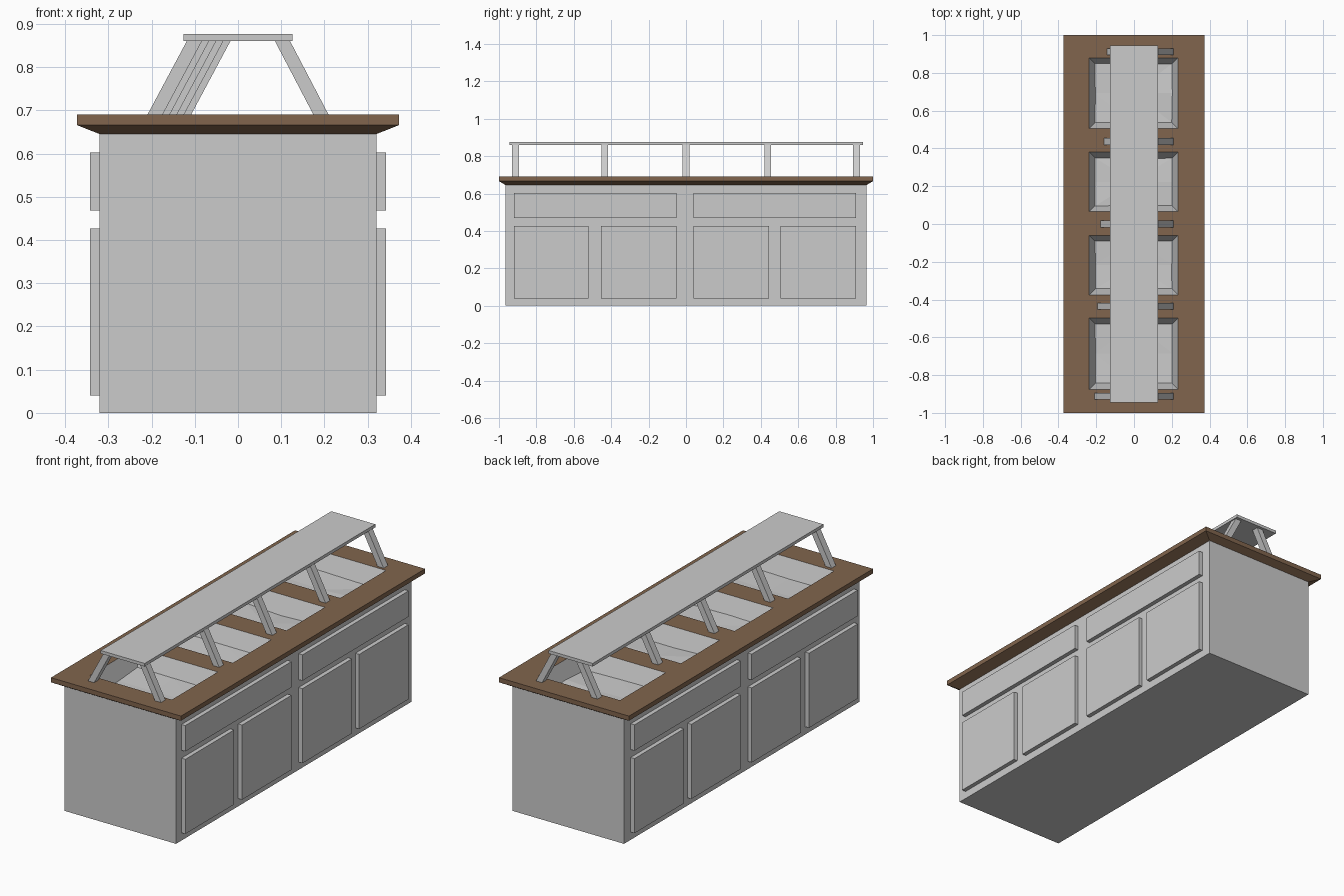
import bpy, bmesh, random
from mathutils import Vector

if "Cube" in bpy.data.objects:
    bpy.data.objects.remove(bpy.data.objects["Cube"])

random.seed(4)


def finish(name, bm, mat=None):
    bmesh.ops.recalc_face_normals(bm, faces=bm.faces)
    me = bpy.data.meshes.new(name)
    bm.to_mesh(me)
    bm.free()
    ob = bpy.data.objects.new(name, me)
    bpy.context.collection.objects.link(ob)
    if mat:
        me.materials.append(mat)
    return ob


def loft(bm, rings, bottom=True, top=True):
    """Stack rectangles (x0, x1, y0, y1, z) from the bottom up."""
    loops = [[bm.verts.new(p) for p in ((a, c, z), (b, c, z), (b, d, z), (a, d, z))]
             for a, b, c, d, z in rings]
    for lo, hi in zip(loops, loops[1:]):
        for i in range(4):
            j = (i + 1) % 4
            bm.faces.new((lo[i], lo[j], hi[j], hi[i]))
    if bottom:
        bm.faces.new(loops[0][::-1])
    if top:
        bm.faces.new(loops[-1])


def part(name, rings, mat=None, **kw):
    bm = bmesh.new()
    loft(bm, rings, **kw)
    return finish(name, bm, mat)


wood = bpy.data.materials.new("wood")
wood.diffuse_color = (0.22, 0.13, 0.075, 1)
wood.use_nodes = True
wood.node_tree.nodes["Principled BSDF"].inputs["Base Color"].default_value = wood.diffuse_color

# Cabinet, open at the top beneath the counter
part("cabinet", [(-.32, .32, -.965, .965, 0), (-.32, .32, -.965, .965, .645)], top=False)

# Drawer fronts and doors on both long sides
panels = [("drawer", y0, y1, .468, .602) for y0, y1 in ((-.92, -.05), (.04, .91))]
panels += [("door", y0, y1, .04, .427) for y0, y1 in
           ((-.92, -.52), (-.455, -.05), (.04, .445), (.505, .91))]
for name, y0, y1, z0, z1 in panels:
    for side, x0, x1 in (("left", -.342, -.319), ("right", .319, .342)):
        part(f"{side}_{name}", [(x0, x1, y0, y1, z0), (x0, x1, y0, y1, z1)])

# Countertop with sloped underside
counter = part("countertop", [(-.32, .32, -.965, .965, .645),
                              (-.373, .373, -1, 1, .666),
                              (-.373, .373, -1, 1, .69)], wood)

# Openings for the four food wells
wells = [(-.875, -.498), (-.375, -.06), (.065, .38), (.505, .88)]
X0, X1 = -.237, .233
bm = bmesh.new()
for y0, y1 in wells:
    loft(bm, [(X0, X1, y0, y1, .55), (X0, X1, y0, y1, .8)])
cutter = finish("well_cutter", bm)
cutter.hide_render = True
mod = counter.modifiers.new("openings", "BOOLEAN")
mod.object = cutter
mod.operation = "DIFFERENCE"
mod.solver = "EXACT"
bpy.context.view_layer.objects.active = counter
bpy.ops.object.modifier_apply(modifier=mod.name)
bpy.data.objects.remove(cutter)

# Tapered pans, each with a faintly uneven filling just above the floor
t, floor = .035, .595
for y0, y1 in wells:
    pan = part("pan", [(X0 + t, X1 - t, y0 + t, y1 - t, floor), (X0, X1, y0, y1, .69)],
               top=False)
    pan.data.flip_normals() if pan.data.polygons[4 - 4].normal.y < 0 else None
    bm = bmesh.new()
    bmesh.ops.create_grid(bm, x_segments=2, y_segments=2, size=.5)
    for v in bm.verts:
        v.co = Vector(((X0 + X1) / 2 + v.co.x * (X1 - X0 - 1.6 * t),
                       (y0 + y1) / 2 + v.co.y * (y1 - y0 - 1.6 * t),
                       floor + random.uniform(.002, .014)))
    bmesh.ops.triangulate(bm, faces=bm.faces)
    finish("filling", bm)

# Slanted posts: the right row is straight, the left row steps inward to the back
for i, y in enumerate((-.912, -.435, 0, .437, .912)):
    xl = -.21 + .0165 * i
    for name, xb, xt in (("left_post", xl, xl + .092), ("right_post", .175, .085)):
        part(name, [(xb, xb + .035, y - .018, y + .018, .689),
                    (xt, xt + .035, y - .018, y + .018, .861)])

# Overhead shelf
part("shelf", [(-.126, .126, -.945, .945, .86), (-.126, .126, -.945, .945, .876)])
